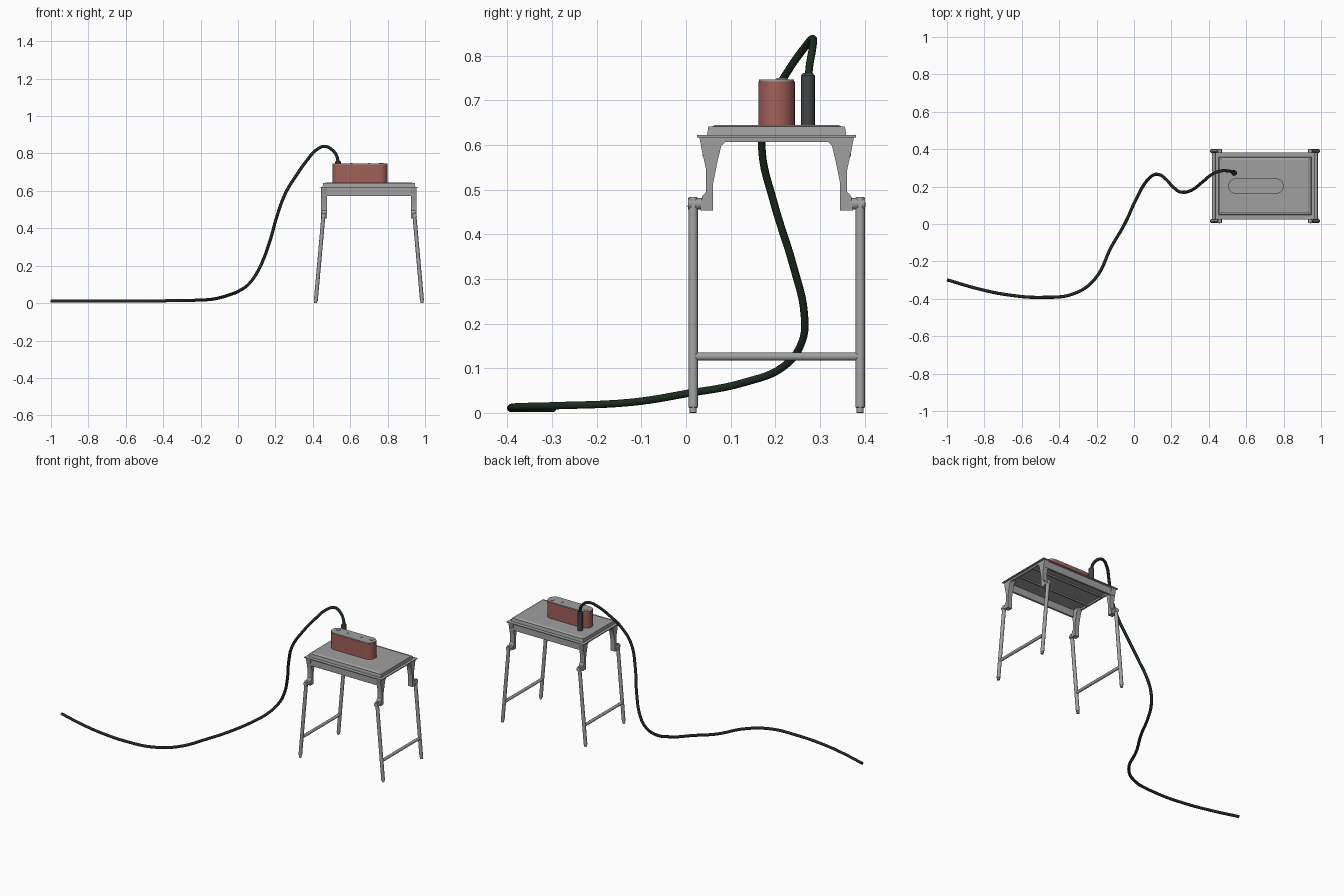
import bpy, bmesh, math
from mathutils import Vector

if "Cube" in bpy.data.objects:
    bpy.data.objects.remove(bpy.data.objects["Cube"])

CX, CY = 0.70, 0.203  # table centre


def mat(name, c):
    m = bpy.data.materials.new(name)
    m.diffuse_color = (*c, 1)
    m.use_nodes = True
    m.node_tree.nodes["Principled BSDF"].inputs["Base Color"].default_value = m.diffuse_color
    return m


GREY = mat("grey metal", (0.35, 0.35, 0.35))
DARK = mat("dark grey", (0.055, 0.058, 0.06))
RED = mat("dull red", (0.36, 0.115, 0.10))
CABLE = mat("dark green", (0.013, 0.025, 0.014))


def finish(name, bm, m, smooth=True):
    bmesh.ops.recalc_face_normals(bm, faces=bm.faces)
    me = bpy.data.meshes.new(name)
    bm.to_mesh(me)
    bm.free()
    ob = bpy.data.objects.new(name, me)
    bpy.context.collection.objects.link(ob)
    me.materials.append(m)
    if smooth:
        bpy.ops.object.select_all(action='DESELECT')
        ob.select_set(True)
        bpy.context.view_layer.objects.active = ob
        bpy.ops.object.shade_smooth_by_angle(angle=math.radians(35))
    return ob


def box(name, x0, x1, y0, y1, z0, z1, m, inset=0.0):
    """Box whose top may be inset to make sloping sides."""
    bm = bmesh.new()
    lo = [bm.verts.new((x, y, z0)) for x, y in ((x0, y0), (x1, y0), (x1, y1), (x0, y1))]
    i = inset
    hi = [bm.verts.new((x, y, z1)) for x, y in
          ((x0 + i, y0 + i), (x1 - i, y0 + i), (x1 - i, y1 - i), (x0 + i, y1 - i))]
    bm.faces.new(lo)
    bm.faces.new(hi)
    for k in range(4):
        j = (k + 1) % 4
        bm.faces.new((lo[k], lo[j], hi[j], hi[k]))
    return finish(name, bm, m, False)


def rod(name, a, b, r, m, r2=None, seg=16):
    a, b = Vector(a), Vector(b)
    bm = bmesh.new()
    bmesh.ops.create_cone(bm, cap_ends=True, segments=seg, radius1=r,
                          radius2=r if r2 is None else r2, depth=(b - a).length)
    rot = (b - a).to_track_quat('Z', 'Y').to_matrix().to_4x4()
    bm.transform(rot)
    bmesh.ops.translate(bm, verts=bm.verts, vec=(a + b) / 2)
    return finish(name, bm, m)


def prism(name, pts, depth, m):
    """Extrude a closed loop of 3D points by a vector."""
    bm = bmesh.new()
    f = bm.faces.new([bm.verts.new(p) for p in pts])
    ext = bmesh.ops.extrude_face_region(bm, geom=[f])
    bmesh.ops.translate(bm, vec=depth, verts=[v for v in ext["geom"] if isinstance(v, bmesh.types.BMVert)])
    return finish(name, bm, m)


def stadium(hx, r, z, n=12):
    pts = []
    for s, a0 in ((1, -90), (-1, 90)):
        for k in range(n + 1):
            a = math.radians(a0 + 180 * k / n)
            pts.append((0.652 + s * (hx - r) + r * math.cos(a), CY + r * math.sin(a), z))
    return pts


# Table top: flange, raised slab and crown panel
def slab(name, hx, hy, z0, z1, inset=0.0):
    return box(name, CX - hx, CX + hx, CY - hy, CY + hy, z0, z1, GREY, inset)


slab("table_flange", 0.265, 0.178, 0.617, 0.622)
slab("table_slab", 0.248, 0.156, 0.622, 0.641, 0.003)
slab("table_panel", 0.238, 0.146, 0.641, 0.645, 0.008)

# Aprons under the top
for s in (-1, 1):
    y = CY + s * 0.160
    box("long_apron", CX - 0.25, CX + 0.25, y - 0.006, y + 0.006, 0.574, 0.617, GREY)
    x = CX + s * 0.248
    box("end_apron", x - 0.005, x + 0.005, CY - 0.158, CY + 0.158, 0.607, 0.617, GREY)
    box("underside_rib", CX - 0.245, CX + 0.245, CY + s * 0.06 - 0.005, CY + s * 0.06 + 0.005,
        0.609, 0.617, GREY)

# Bracket profile: distance from table centre in y, height
BRACKET = [(0.173, 0.617), (0.110, 0.617), (0.114, 0.608), (0.124, 0.598), (0.133, 0.560),
           (0.142, 0.515), (0.142, 0.453), (0.171, 0.453), (0.167, 0.485), (0.158, 0.495),
           (0.158, 0.545), (0.167, 0.585)]

# Legs, brackets, hinges and cross bars
for sx in (-1, 1):
    for sy in (-1, 1):
        x0 = CX + sx * 0.255
        prism("leg_bracket", [(x0, CY + sy * d, z) for d, z in BRACKET], (-sx * 0.03, 0, 0), GREY)
        ly = CY + sy * 0.187
        foot = Vector((CX + sx * 0.285, ly, 0.0))
        top = Vector((CX + sx * 0.2425, ly, 0.478))
        at = lambda t: foot.lerp(top, t)
        rod("leg", at(0.025), at(0.975), 0.0105, GREY)
        rod("leg_foot", at(0.0), at(0.03), 0.008, GREY)
        rod("leg_cap", at(0.965), at(1.01), 0.0125, GREY, 0.010)
        rod("leg_hinge", (top.x, CY + sy * 0.198, 0.468), (top.x, CY + sy * 0.150, 0.468), 0.013, GREY)
    bx = CX + sx * 0.2738
    rod("cross_bar", (bx, CY - 0.184, 0.126), (bx, CY + 0.184, 0.126), 0.009, GREY)

# Rounded red case with grey lid and knobs
prism("case_body", stadium(0.148, 0.041, 0.645), (0, 0, 0.097), RED)
prism("case_lid", stadium(0.146, 0.039, 0.742), (0, 0, 0.005), GREY)
for dx, dy, r in ((-0.115, 0.012, 0.012), (0.115, 0.012, 0.012), (-0.045, 0.005, 0.005), (0.05, 0.005, 0.005)):
    rod("lid_knob", (0.652 + dx, CY + dy, 0.746), (0.652 + dx, CY + dy, 0.7495), r, GREY)

# Connector standing behind the case
rod("connector", (0.535, 0.273, 0.644), (0.535, 0.273, 0.755), 0.0155, DARK)
rod("connector_tip", (0.535, 0.273, 0.755), (0.535, 0.273, 0.761), 0.0155, DARK, 0.011)

# Cable swept along a smooth path
PATH = [(-1, -0.298, 0.0105), (-0.85, -0.342, 0.0105), (-0.68, -0.378, 0.0105), (-0.48, -0.392, 0.011),
        (-0.32, -0.372, 0.014), (-0.21, -0.295, 0.016), (-0.12, -0.12, 0.024), (-0.05, 0.0, 0.043),
        (0.01, 0.13, 0.068), (0.06, 0.22, 0.105), (0.10, 0.26, 0.16), (0.13, 0.265, 0.22),
        (0.17, 0.24, 0.33), (0.21, 0.197, 0.47), (0.255, 0.17, 0.59), (0.31, 0.182, 0.68),
        (0.37, 0.228, 0.765), (0.42, 0.267, 0.82), (0.465, 0.284, 0.838), (0.508, 0.283, 0.815),
        (0.53, 0.277, 0.78), (0.535, 0.273, 0.74)]
cu = bpy.data.curves.new("cable_path", 'CURVE')
cu.dimensions = '3D'
cu.bevel_depth = 0.0085
cu.bevel_resolution = 3
cu.resolution_u = 6
cu.use_fill_caps = True
sp = cu.splines.new('BEZIER')
sp.bezier_points.add(len(PATH) - 1)
for bp, p in zip(sp.bezier_points, PATH):
    bp.co = p
    bp.handle_left_type = bp.handle_right_type = 'AUTO'
cu.materials.append(CABLE)
cable = bpy.data.objects.new("cable", cu)
bpy.context.collection.objects.link(cable)
bpy.ops.object.select_all(action='DESELECT')
cable.select_set(True)
bpy.context.view_layer.objects.active = cable
bpy.ops.object.convert(target='MESH')
bpy.ops.object.shade_smooth_by_angle(angle=math.radians(50))
